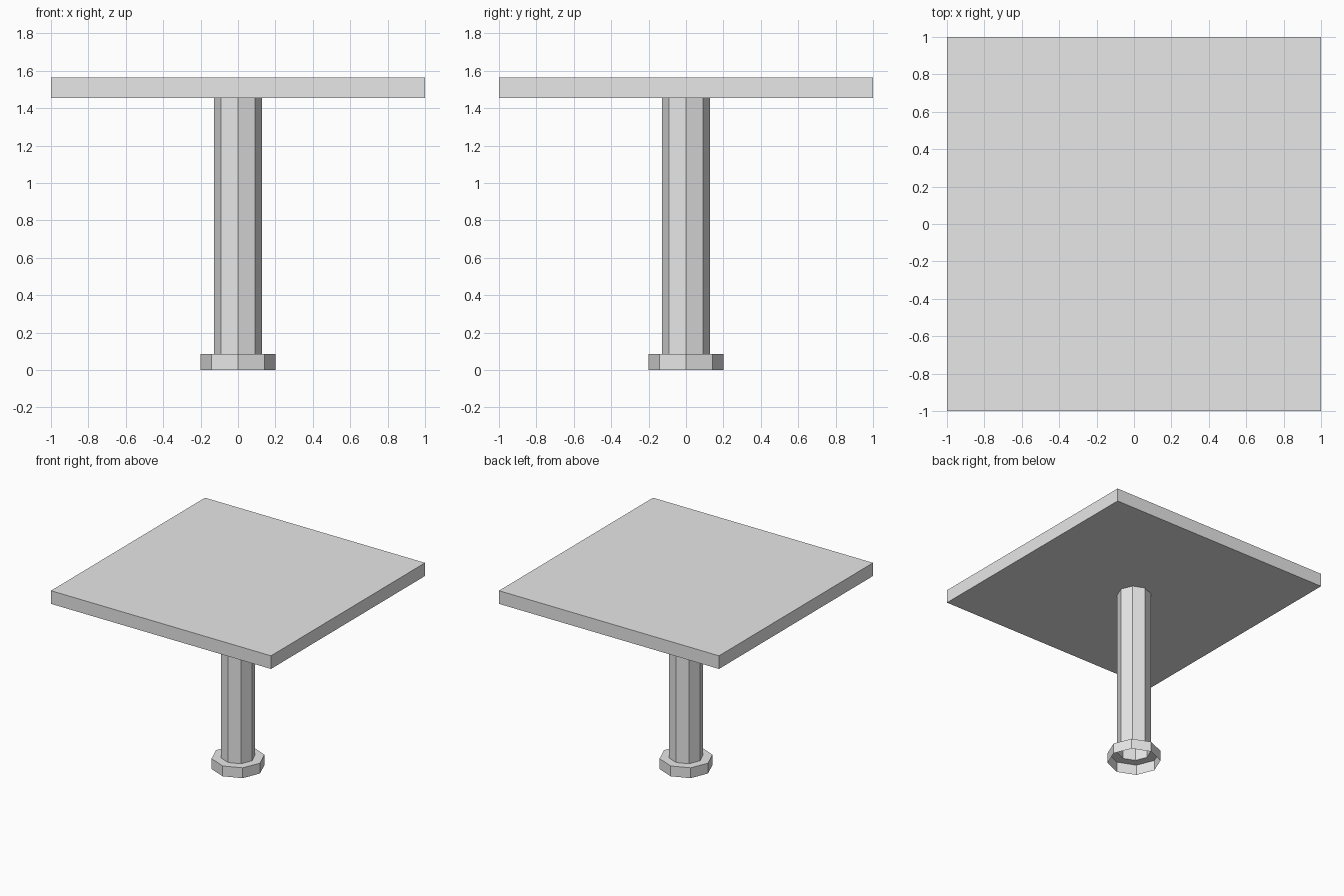
import bpy, bmesh
from math import cos, sin, tau

cube = bpy.data.objects.get("Cube")
if cube:
    bpy.data.objects.remove(cube, do_unlink=True)

SIDES = 8
COLUMN_R, BASE_R = 0.127, 0.2
BASE_TOP, TABLE_LOW, TABLE_HIGH = 0.085, 1.455, 1.563

grey = bpy.data.materials.new("plain grey")
grey.use_nodes = True
colour = (0.8, 0.8, 0.8, 1)
grey.diffuse_color = colour
grey.node_tree.nodes["Principled BSDF"].inputs["Base Color"].default_value = colour


def lathe(name, profile):
    """Open eight-sided shell swept from (radius, height) points, bottom to top."""
    bm = bmesh.new()
    rings = [[bm.verts.new((r * cos(tau * i / SIDES), r * sin(tau * i / SIDES), z))
              for i in range(SIDES)] for r, z in profile]
    for low, high in zip(rings, rings[1:]):
        for i in range(SIDES):
            j = (i + 1) % SIDES
            bm.faces.new((low[i], low[j], high[j], high[i]))
    mesh = bpy.data.meshes.new(name)
    bm.to_mesh(mesh)
    bm.free()
    mesh.materials.append(grey)
    obj = bpy.data.objects.new(name, mesh)
    bpy.context.collection.objects.link(obj)


# Foot: a collar with a flat top, hollow and open underneath
lathe("foot_collar", [(BASE_R, 0), (BASE_R, BASE_TOP), (COLUMN_R, BASE_TOP)])

# Column: hollow tube from the collar to the table top
lathe("column", [(COLUMN_R, BASE_TOP), (COLUMN_R, TABLE_LOW)])

# Square table top
bpy.ops.mesh.primitive_cube_add(size=2, location=(0, 0, (TABLE_LOW + TABLE_HIGH) / 2))
top = bpy.context.object
top.name = "table_top"
top.scale.z = (TABLE_HIGH - TABLE_LOW) / 2
bpy.ops.object.transform_apply(location=False, rotation=False, scale=True)
top.data.materials.append(grey)
